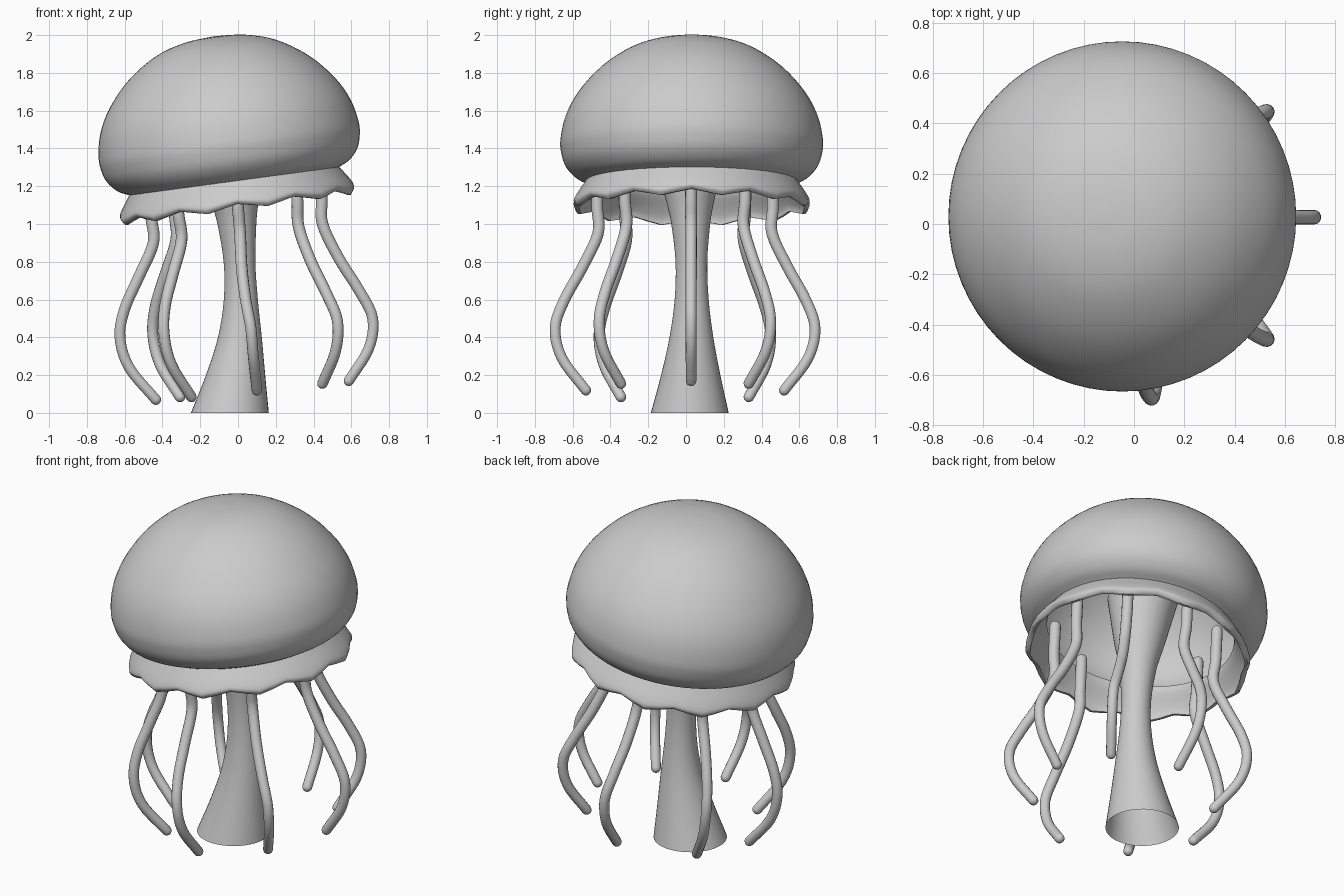
import bpy, bmesh
from math import sin, cos, pi, radians
from mathutils import Vector

if "Cube" in bpy.data.objects:
    bpy.data.objects.remove(bpy.data.objects["Cube"])

TILT = radians(7.7)


def smooth(pts, n=5):
    """Catmull-Rom resampling of a list of tuples."""
    p = [Vector(q) for q in pts]
    p = [p[0] * 2 - p[1]] + p + [p[-1] * 2 - p[-2]]
    out = []
    for i in range(1, len(p) - 2):
        a, b, c, d = p[i - 1:i + 3]
        for k in range(n):
            t = k / n
            out.append(0.5 * (2 * b + (c - a) * t + (2 * a - 5 * b + 4 * c - d) * t * t
                              + (3 * b - a - 3 * c + d) * t ** 3))
    return out + [p[-2]]


def loft(name, rings, closed=False):
    """Skin a sequence of equal point rings."""
    bm = bmesh.new()
    rows = [[bm.verts.new(p) for p in r] for r in rings]
    n = len(rows[0])
    pairs = list(zip(rows, rows[1:])) + ([(rows[-1], rows[0])] if closed else [])
    for a, b in pairs:
        for i in range(n):
            j = (i + 1) % n
            bm.faces.new((a[i], a[j], b[j], b[i]))
    bmesh.ops.remove_doubles(bm, verts=bm.verts, dist=1e-5)
    bmesh.ops.recalc_face_normals(bm, faces=bm.faces)
    me = bpy.data.meshes.new(name)
    bm.to_mesh(me)
    bm.free()
    ob = bpy.data.objects.new(name, me)
    bpy.context.collection.objects.link(ob)
    bpy.ops.object.select_all(action='DESELECT')
    ob.select_set(True)
    bpy.context.view_layer.objects.active = ob
    bpy.ops.object.shade_smooth_by_angle(angle=radians(45))
    return ob


def tilted(r, a, h):
    """Point at radius r, angle a, height h in the leaning bell's frame."""
    x = r * cos(a)
    return (x * cos(TILT) - h * sin(TILT), 0.03 + r * sin(a),
            1.08 + x * sin(TILT) + h * cos(TILT))


def angles(n):
    return [2 * pi * i / n for i in range(n)]


# Bell: thick hollow dome with a tucked-in lower lip
outer = smooth([(0, .923), (.16, .909), (.32, .86), (.48, .755), (.6, .622), (.668, .495),
                (.695, .37), (.69, .295), (.668, .232), (.62, .178), (.56, .148)], 4)
inner = smooth([(.535, .165), (.59, .2), (.64, .255), (.66, .36), (.635, .48), (.57, .6),
                (.455, .725), (.3, .822), (.15, .87), (0, .883)], 4)
loft("bell", [[tilted(r, a, h) for a in angles(64)] for r, h in outer + inner])

# Skirt: flared frill with twelve scallops along its edge (r, h, wave strength)
frill = (smooth([(.545, .175, 0), (.567, .14, 0), (.61, .075, .35), (.63, .03, .8), (.615, .006, 1)], 3)
         + smooth([(.6, .006, 1), (.597, .035, .8), (.575, .08, .35), (.538, .14, 0), (.528, .175, 0)], 3))
loft("skirt", [[tilted(r - .008 * w * cos(12 * a), a, h + .004 * w + .016 * w * cos(12 * a))
                for a in angles(48)] for r, h, w in frill], closed=True)

# Central stalk: open bent tube, flared at both ends (centre x, z, radius)
stalk = smooth([(-.043, 0, .206), (-.013, .2, .157), (.01, .4, .116), (.015, .6, .09),
                (.008, .8, .084), (-.006, 1.0, .103), (-.016, 1.1, .122), (-.025, 1.2, .145),
                (-.05, 1.48, .2)], 4)
loft("central_stalk", [[(c + r * cos(a), .02 + .01 * sin(pi * min(z, 1.2) / 1.2) + r * sin(a), z)
                        for a in angles(40)] for c, z, r in stalk])


def tentacle(name, ang, dx, dy):
    # radial distance, height, sideways drift of the ring of tentacles;
    # dx, dy is this tentacle's own sway, growing towards the tip
    path = [(.45, 1.29, -.02), (.45, 1.09, -.01), (.445, .95, -.003), (.525, .77, 0),
            (.615, .6, .015), (.663, .45, .038), (.628, .29, .052), (.505, .12, .07)]
    y0 = .027 if ang == 0 else -.005
    pts = []
    for r, z, c in smooth(path, 5):
        s = min(1, .3 + max(0, 1.1 - z) * 1.1)
        pts.append(Vector((c + r * cos(ang) + dx * s, y0 + 1.03 * r * sin(ang) + dy * s,
                           z + .05 * cos(ang))))
    side = Vector((-sin(ang), cos(ang), 0))
    rings = []
    last = len(pts) - 1
    for i, p in enumerate(pts):
        t = (pts[min(i + 1, last)] - pts[max(i - 1, 0)]).normalized()
        s = (side - t * side.dot(t)).normalized()
        u = t.cross(s)
        rad = .032 - .004 * i / last
        ring = lambda c, q: [c + (s * cos(a) + u * sin(a)) * q for a in angles(14)]
        caps = [k * pi / 8 for k in range(5)]
        if i == 0:       # rounded upper end
            rings += [ring(p - t * rad * cos(f), rad * sin(f)) for f in caps]
        elif i == last:  # rounded lower tip
            rings += [ring(p + t * rad * sin(f), rad * cos(f)) for f in caps]
        else:
            rings.append(ring(p, rad))
    loft(name, rings)


# Eight tentacles around the stalk, each with a slight sway
sway = [(.012, 0), (.02, -.03), (.04, .005), (-.02, -.03),
        (0, .005), (.04, .028), (.03, -.005), (.02, .028)]
for k, (dx, dy) in enumerate(sway):
    tentacle(f"tentacle_{k + 1}", k * pi / 4, dx, dy)
